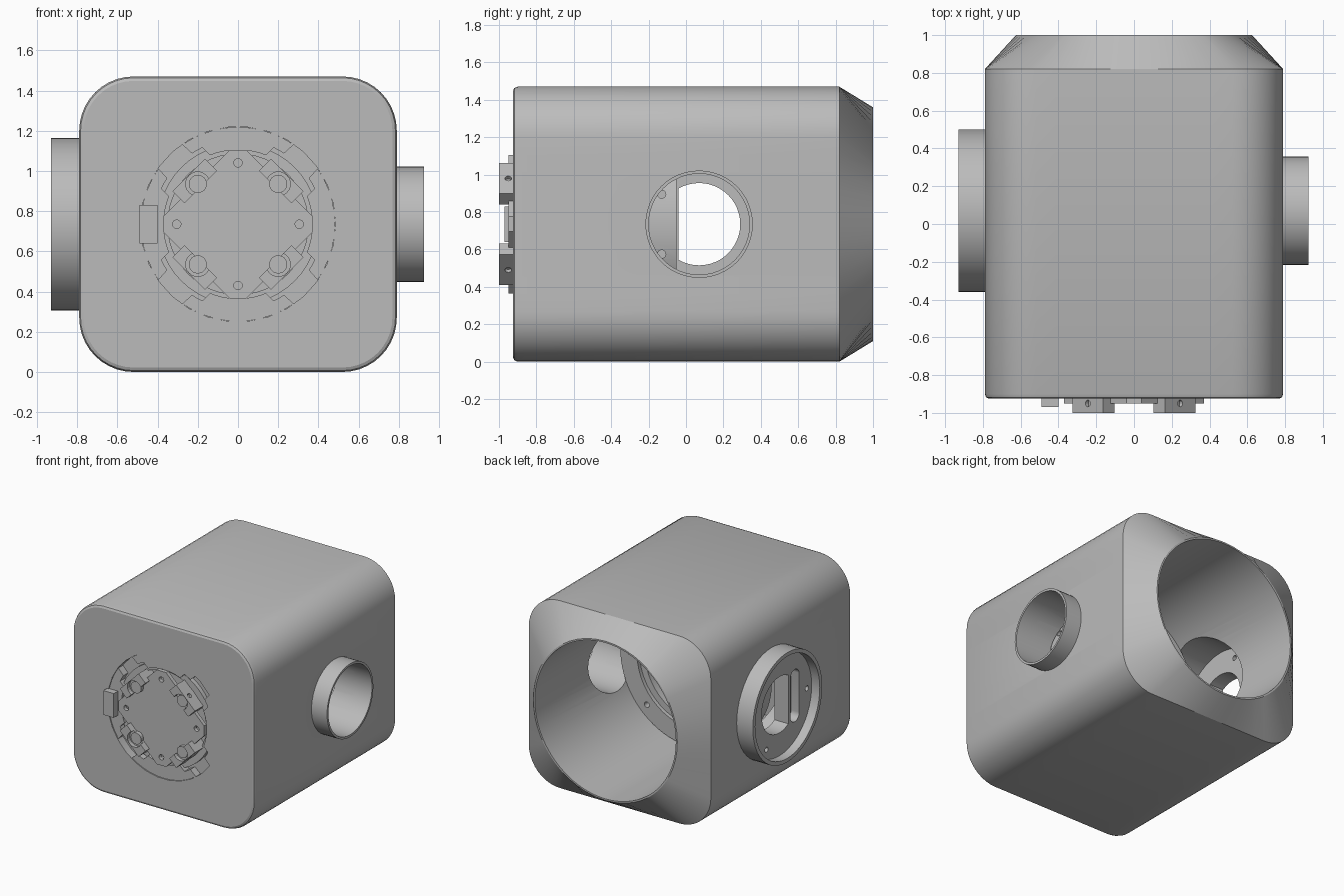
import bpy
import bmesh
from math import cos, sin, pi, radians, atan2
from mathutils import Matrix, Vector

cube = bpy.data.objects.get("Cube")
if cube:
    bpy.data.objects.remove(cube, do_unlink=True)

MID = 0.735          # height of the main axis
SIDE_Y = 0.07        # position of the side ports along the body

grey = bpy.data.materials.new("plain grey")
grey.use_nodes = True
COLOR = (0.5, 0.5, 0.5, 1)
grey.diffuse_color = COLOR
grey.node_tree.nodes["Principled BSDF"].inputs["Base Color"].default_value = COLOR


def loft(name, sections):
    """Skin closed loops of equal length and cap both ends."""
    bm = bmesh.new()
    loops = [[bm.verts.new(p) for p in s] for s in sections]
    n = len(loops[0])
    for a, b in zip(loops, loops[1:]):
        for i in range(n):
            j = (i + 1) % n
            bm.faces.new((a[i], a[j], b[j], b[i]))
    bm.faces.new(loops[0])
    bm.faces.new(loops[-1])
    bmesh.ops.recalc_face_normals(bm, faces=bm.faces)
    mesh = bpy.data.meshes.new(name)
    bm.to_mesh(mesh)
    bm.free()
    mesh.materials.append(grey)
    obj = bpy.data.objects.new(name, mesh)
    bpy.context.collection.objects.link(obj)
    return obj


def prism(name, pts, a, b, axis="Y"):
    """Extrude a flat outline along Y (outline in x, z) or X (outline in y, z)."""
    place = (lambda u, v, t: (u, t, v)) if axis == "Y" else (lambda u, v, t: (t, u, v))
    return loft(name, [[place(u, v, t) for u, v in pts] for t in (a, b)])


def circle(r, u=0, v=MID, n=48):
    return [(u + r * cos(2 * pi * i / n), v + r * sin(2 * pi * i / n)) for i in range(n)]


def rect(u0, u1, v0, v1):
    return [(u0, v0), (u1, v0), (u1, v1), (u0, v1)]


def arc(r, start, end, n=10):
    angles = [radians(start + (end - start) * i / n) for i in range(n + 1)]
    return [(r * cos(t), MID + r * sin(t)) for t in angles]


def spin(obj, degrees):
    """Turn a part about the main axis."""
    c = Matrix.Translation((0, 0, MID))
    obj.data.transform(c @ Matrix.Rotation(radians(degrees), 4, "Y") @ c.inverted())
    return obj


def cut(obj, *cutters):
    for c in cutters:
        c.hide_render = True
        mod = obj.modifiers.new("cut", "BOOLEAN")
        mod.object = c
        mod.operation = "DIFFERENCE"
        mod.solver = "EXACT"
    bpy.context.view_layer.update()
    graph = bpy.context.evaluated_depsgraph_get()
    mesh = bpy.data.meshes.new_from_object(obj.evaluated_get(graph))
    obj.modifiers.clear()
    obj.data = mesh
    for c in cutters:
        bpy.data.objects.remove(c, do_unlink=True)
    return obj


def smooth(obj):
    bpy.ops.object.select_all(action="DESELECT")
    obj.select_set(True)
    bpy.context.view_layer.objects.active = obj
    bpy.ops.object.shade_smooth_by_angle(angle=radians(25))


def rounded_section(inset, y):
    """Rounded rectangle with subdivided straight sides."""
    w, h, r = 0.79 - inset, MID - inset, 0.27 - inset
    corners = []
    for k, (sx, sz) in enumerate(((1, 1), (-1, 1), (-1, -1), (1, -1))):
        corners.append([Vector((sx * (w - r) + r * cos(t), y, MID + sz * (h - r) + r * sin(t)))
                        for t in (pi / 2 * (k + i / 10) for i in range(11))])
    pts = []
    for k, corner in enumerate(corners):
        nxt = corners[(k + 1) % 4][0]
        pts += corner + [corner[-1].lerp(nxt, i / 10) for i in range(1, 10)]
    return pts


# Housing: rounded box blending into a round mouth at the back
profile = rounded_section(0, 0.82)
mouth = []
for p in profile:
    t = atan2(p.z - MID, p.x)
    mouth.append((0.625 * cos(t), 1, MID + 0.625 * sin(t)))
housing = loft("housing", [rounded_section(0.022, -0.925), rounded_section(0.007, -0.918),
                           rounded_section(0, -0.9), profile, mouth])
cut(housing,
    prism("bore_cutter", circle(0.612, n=80), -0.78, 1.1),
    prism("left_port_cutter", circle(0.27, SIDE_Y), 0.3, 1.2, "X"),
    prism("right_port_cutter", circle(0.4, SIDE_Y), -1.2, -0.3, "X"),
    prism("front_recess_cutter", circle(0.485, n=30), -1.1, -0.86))
smooth(housing)

# Collars around the side ports
for name, r_out, r_in, x0, x1 in (("left_collar", 0.287, 0.27, 0.77, 0.925),
                                  ("right_collar", 0.43, 0.4, -0.93, -0.77)):
    collar = prism(name, circle(r_out, SIDE_Y), x0, x1, "X")
    smooth(cut(collar, prism("collar_cutter", circle(r_in, SIDE_Y), -1.2, 1.2, "X")))

# Mounting disc in the right port: flat-sided opening, slot and screw holes
disc = prism("port_disc", circle(0.405, SIDE_Y), -0.86, -0.74, "X")
opening = [(max(u, -0.04), v) for u, v in circle(0.22, SIDE_Y)]
opening = [p for i, p in enumerate(opening)
           if p[0] > -0.04 or opening[i - 1][0] > -0.04 or opening[(i + 1) % 48][0] > -0.04]
slot = [(u - 0.12, v + (0.15 if v > MID else -0.15)) for u, v in circle(0.055)]
screws = [prism("screw_cutter", circle(0.02, SIDE_Y + u, MID + v, 16), -1, -0.6, "X")
          for u, v in ((0.33, 0), (-0.34, 0), (0.16, 0.29), (0.16, -0.29))]
smooth(cut(disc, prism("opening_cutter", opening, -1, -0.6, "X"),
           prism("slot_cutter", slot, -1, -0.79, "X"), *screws))

# Ring bulkhead across the bore
bulkhead = prism("bulkhead", circle(0.605, n=80), -0.2, -0.05)
holes = [prism("hole_cutter", circle(0.022, 0.53 * cos(k * pi / 4), MID + 0.53 * sin(k * pi / 4), 16),
               -0.1, 0.1) for k in range(8)]
holes += [prism("hole_cutter", circle(0.022, -0.13, MID + z, 16), 0.5, 0.7, "X") for z in (-0.16, 0.16)]
cut(bulkhead, prism("step_cutter", circle(0.46), -0.08, 0.1),
    prism("centre_cutter", circle(0.41), -0.4, 0.2), *holes)
smooth(bulkhead)

# Stepped ring in the front recess
ring = prism("front_ring", circle(0.4), -0.895, -0.85)
smooth(cut(ring, prism("ring_cutter", circle(0.35), -1, -0.5)))

# Curved pads, clamp blocks and screw sockets, four of each
for k in range(4):
    pad = prism(f"front_pad_{k + 1}", arc(0.483, -35, 35) + arc(0.42, 33, 25, 2) + arc(0.37, 22, -22)
                + arc(0.42, -25, -33, 2), -0.918, -0.85)
    spin(pad, 90 * k)
    block = prism(f"clamp_block_{k + 1}", rect(0.262, 0.346, MID - 0.115, MID + 0.115), -1, -0.85)
    cut(block, prism("bolt_cutter", circle(0.018, -0.95, MID, 16), 0.2, 0.5, "X"),
        prism("socket_cutter", circle(0.06, 0.283, MID, 24), -1.1, -0.97))
    spin(block, 45 + 90 * k)
    socket = prism(f"screw_socket_{k + 1}", circle(0.045, 0.283, MID, 24), -0.98, -0.9)
    spin(socket, 45 + 90 * k)

# Diamond cover plate with clipped corners and four screw holes
a, b = 0.37, 0.04
diamond = [(a, b), (b, a), (-b, a), (-a, b), (-a, -b), (-b, -a), (b, -a), (a, -b)]
plate = prism("diamond_plate", [(u, v + MID) for u, v in diamond], -0.95, -0.92)
cut(plate, *[prism("plate_cutter", circle(0.021, 0.305 * cos(k * pi / 2), MID + 0.305 * sin(k * pi / 2), 20),
                   -1.1, -0.8) for k in range(4)])
prism("plate_hub", circle(0.25), -0.93, -0.85)

# Latch tab
prism("latch_tab", rect(-0.49, -0.4, 0.64, 0.83), -0.97, -0.87)
